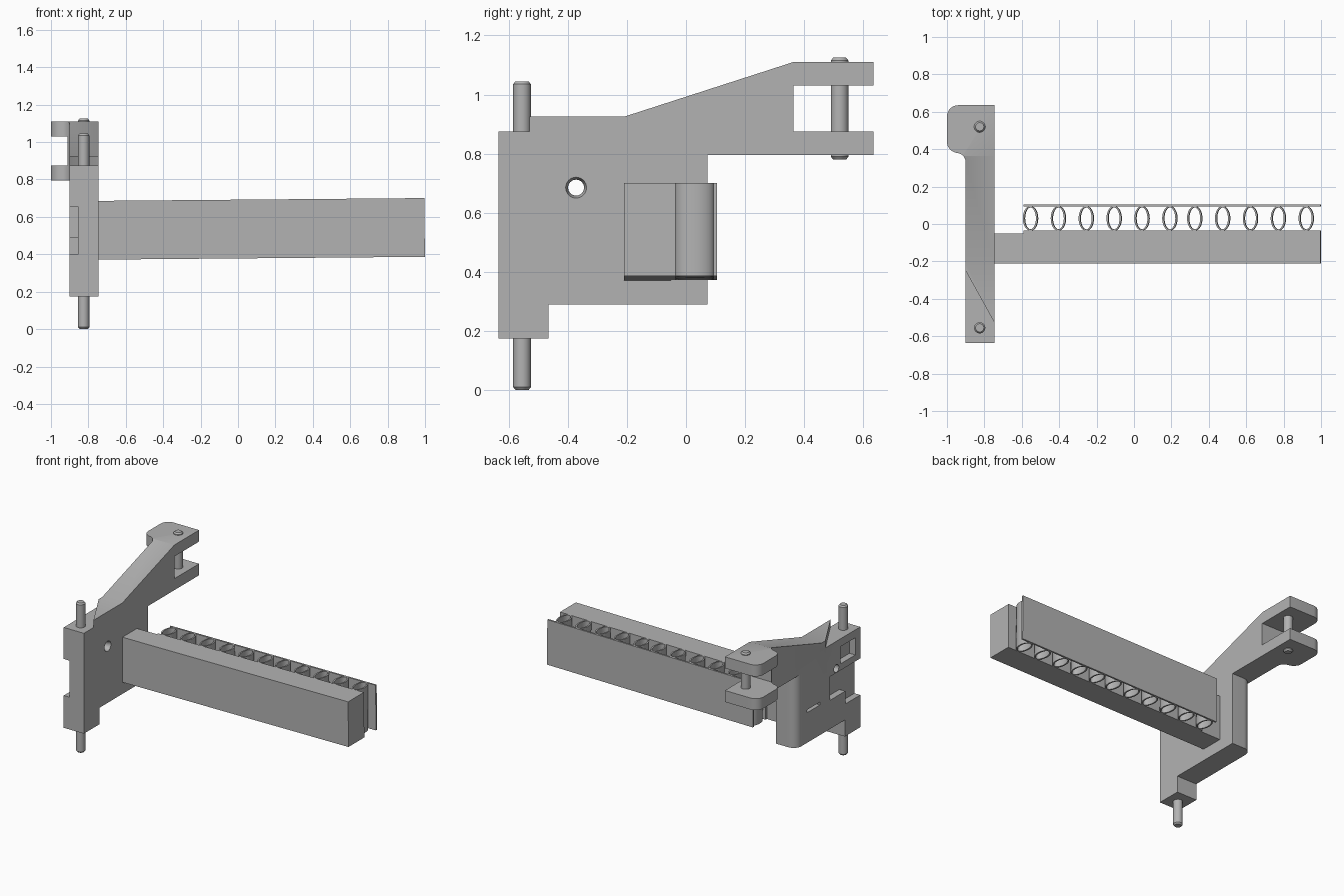
import bpy, bmesh, math
from mathutils import Vector

if "Cube" in bpy.data.objects:
    bpy.data.objects.remove(bpy.data.objects["Cube"])

grey = bpy.data.materials.new("plain grey")
grey.use_nodes = True
grey.diffuse_color = (0.45, 0.45, 0.45, 1)
grey.node_tree.nodes["Principled BSDF"].inputs["Base Color"].default_value = (0.45, 0.45, 0.45, 1)


def add_object(name, bm):
    bmesh.ops.recalc_face_normals(bm, faces=bm.faces)
    mesh = bpy.data.meshes.new(name)
    bm.to_mesh(mesh)
    bm.free()
    mesh.materials.append(grey)
    obj = bpy.data.objects.new(name, mesh)
    bpy.context.scene.collection.objects.link(obj)
    return obj


def prism(name, points, axis, low, high):
    """Extrude a closed outline along x (points are y,z) or z (points are x,y)."""
    bm = bmesh.new()
    place = (lambda a, b: (low, a, b)) if axis == "x" else (lambda a, b: (a, b, low))
    face = bm.faces.new([bm.verts.new(place(*p)) for p in points])
    out = bmesh.ops.extrude_face_region(bm, geom=[face])
    step = Vector((high - low, 0, 0)) if axis == "x" else Vector((0, 0, high - low))
    bmesh.ops.translate(bm, vec=step, verts=[v for v in out["geom"] if isinstance(v, bmesh.types.BMVert)])
    return add_object(name, bm)


def box(name, x, y, z):
    return prism(name, [(x[0], y[0]), (x[1], y[0]), (x[1], y[1]), (x[0], y[1])], "z", *z)


def lathe(name, profile, x, y, steps=32):
    """Spin a radius,height profile around a vertical axis."""
    bm = bmesh.new()
    verts = [bm.verts.new((r, 0, z)) for r, z in profile]
    edges = [bm.edges.new(pair) for pair in zip(verts, verts[1:])]
    bmesh.ops.spin(bm, geom=verts + edges, cent=(0, 0, 0), axis=(0, 0, 1), angle=math.tau, steps=steps)
    bmesh.ops.remove_doubles(bm, verts=bm.verts, dist=1e-4)
    obj = add_object(name, bm)
    obj.location = (x, y, 0)
    return obj


def smooth(obj, degrees=35):
    bpy.ops.object.select_all(action="DESELECT")
    obj.select_set(True)
    bpy.context.view_layer.objects.active = obj
    bpy.ops.object.shade_smooth_by_angle(angle=math.radians(degrees))


def boolean(target, cutter, operation="DIFFERENCE"):
    bpy.context.view_layer.objects.active = target
    mod = target.modifiers.new("cut", "BOOLEAN")
    mod.operation, mod.solver, mod.object = operation, "EXACT", cutter
    bpy.ops.object.modifier_apply(modifier=mod.name)
    bpy.data.objects.remove(cutter)


def arc(cx, cy, r, start, end, steps=8):
    angles = [math.radians(start + (end - start) * i / steps) for i in range(steps + 1)]
    return [(cx + r * math.cos(a), cy + r * math.sin(a)) for a in angles]


# Bracket: side profile intersected with the plan outline
side = [(-.635, .175), (-.465, .175), (-.465, .29), (.073, .29), (.073, .795), (.635, .795),
        (.635, .875), (.363, .875), (.363, 1.03), (.635, 1.03), (.635, 1.11), (.363, 1.11),
        (-.21, .925), (-.635, .925)]
bracket = prism("bracket", side, "x", -1.1, -.745)
plan = [(-.7, -.7), (-.9, -.7)] + arc(-.95, .33, .05, 0, 80) + arc(-.94, .44, .06, 260, 180)
plan += arc(-.94, .575, .06, 180, 90) + [(-.7, .635)]
boolean(bracket, prism("plan_cutter", plan, "z", 0, 1.3), "INTERSECT")

# Diagonal step on top and rounded lower rear edge
boolean(bracket, prism("step_cutter", [(-.73, -.557), (-.92, -.214), (-.92, -.7), (-.73, -.7)],
                       "z", .875, 1.1))
corner = [(-.92, .09), (-.92, .013)] + arc(-.84, .013, .06, 180, 90) + [(-.84, .09)]
boolean(bracket, prism("edge_cutter", corner, "z", .25, .795))

# Recesses in the outer face
for y, z in (((-.7, -.47), (.4, .655)), ((-.48, -.3), (.49, .655)),
             ((-.58, -.42), (.70, .82)), ((-.19, -.05), (.5, .52))):
    boolean(bracket, box("recess_cutter", (-.95, -.855), y, z))

# Countersunk cross bore
for r1, r2, x1, x2 in ((.027, .027, -1, -.7), (.027, .037, -.77, -.74)):
    bore = lathe("bore_cutter", [(0, x1), (r1, x1), (r2, x2), (0, x2)], 0, -.372)
    bore.rotation_euler = (0, math.pi / 2, 0)
    bore.location.z = .685
    bpy.context.view_layer.update()
    boolean(bracket, bore)
smooth(bracket)

# Pins with chamfered ends
for name, y, low, high in (("lower_pin", -.555, 0, .2), ("upper_pin", -.555, .85, 1.045),
                           ("clevis_pin", .52, .78, 1.125)):
    c = .01
    smooth(lathe(name, [(0, low), (.022, low), (.03, low + c), (.03, high - c), (.022, high), (0, high)],
                 -.825, y))

# Slightly tilted arm, backing plate and row of oval tubes
tilt, mid, half = -.0086, .535, .157
arm_plan = [(-.76, -.21), (.998, -.21), (.998, -.035), (-.59, -.035), (-.59, -.05), (-.76, -.05)]
parts = [prism("arm", arm_plan, "z", -half, half),
         box("backing_plate", (-.59, .998), (.093, .105), (-half, half))]
centres = [-.553 + .149 * i for i in range(6)] + [.325 + .149 * i for i in range(5)]
for i, x in enumerate(centres):
    tube = lathe(f"oval_tube_{i + 1}", [(.75, -half), (1, -half), (1, half), (.75, half), (.75, -half)], x, .03)
    for v in tube.data.vertices:
        v.co.x *= .04
        v.co.y *= .066 if math.hypot(v.co.x / .04, v.co.y) > .9 else .078
    smooth(tube)
    parts.append(tube)
for part in parts:
    part.rotation_euler.y = tilt
    part.location.z = mid - part.location.x * math.tan(tilt)
